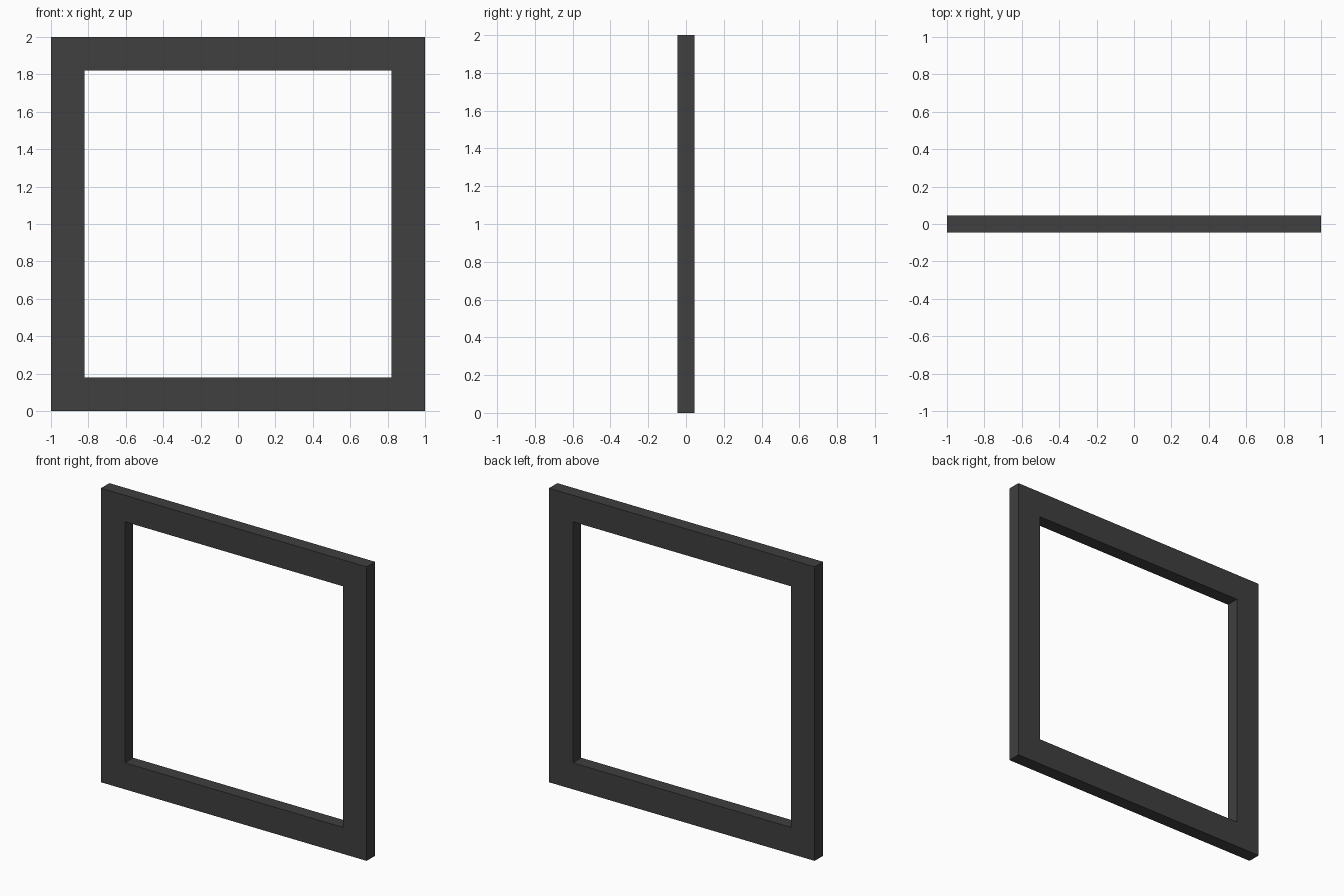
import bpy, bmesh

if "Cube" in bpy.data.objects:
    bpy.data.objects.remove(bpy.data.objects["Cube"])

OUTER = 1.0      # half of the outer width
INNER = 0.82     # half of the opening width
DEPTH = 0.045    # half of the thickness
MID_Z = 1.0


def square_ring(bm, half, y):
    """Four corner vertices of an upright square at depth y."""
    corners = ((-1, -1), (1, -1), (1, 1), (-1, 1))
    return [bm.verts.new((sx * half, y, MID_Z + sz * half)) for sx, sz in corners]


# Square frame: four rings bridged around the rectangular cross-section
bm = bmesh.new()
rings = [square_ring(bm, half, y) for half, y in
         ((OUTER, -DEPTH), (OUTER, DEPTH), (INNER, DEPTH), (INNER, -DEPTH))]
for i in range(4):
    a, b = rings[i], rings[(i + 1) % 4]
    for j in range(4):
        k = (j + 1) % 4
        bm.faces.new((a[j], a[k], b[k], b[j]))
bmesh.ops.recalc_face_normals(bm, faces=bm.faces)
mesh = bpy.data.meshes.new("square_frame")
bm.to_mesh(mesh)
bm.free()
frame = bpy.data.objects.new("square_frame", mesh)
bpy.context.collection.objects.link(frame)

# Dark charcoal finish
mat = bpy.data.materials.new("charcoal")
mat.diffuse_color = (0.05, 0.05, 0.05, 1.0)
mat.use_nodes = True
mat.node_tree.nodes["Principled BSDF"].inputs["Base Color"].default_value = mat.diffuse_color
mesh.materials.append(mat)
